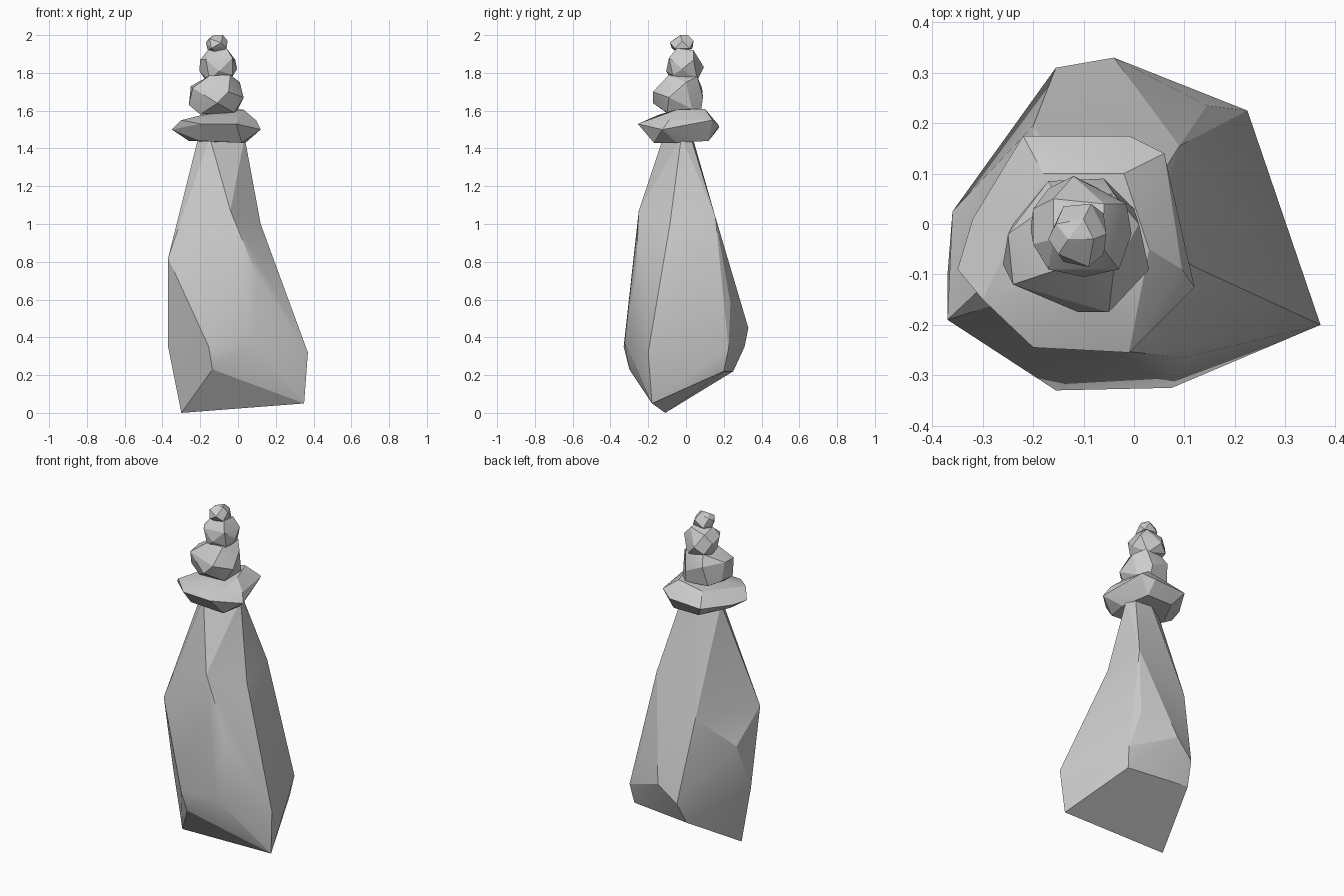
import bpy, bmesh, math
from mathutils import Vector


def add_hull(bm, points, waist=()):
    """Add a convex hull to bm; drop the cap that lies on the waist points."""
    tmp = bmesh.new()
    for p in points:
        tmp.verts.new(p)
    bmesh.ops.convex_hull(tmp, input=tmp.verts[:])
    loose = [v for v in tmp.verts if not v.link_faces]
    bmesh.ops.delete(tmp, geom=loose, context='VERTS')
    on_waist = {v for v in tmp.verts
                if any((v.co - p).length < 1e-4 for p in map(Vector, waist))}
    cap = [f for f in tmp.faces if all(v in on_waist for v in f.verts)]
    bmesh.ops.delete(tmp, geom=cap, context='FACES')
    me = bpy.data.meshes.new("part")
    tmp.to_mesh(me)
    tmp.free()
    bm.from_mesh(me)
    bpy.data.meshes.remove(me)


def make_stone(name, *hulls, waist=()):
    """Faceted rock made of one hull, or two hulls meeting at a waist."""
    bm = bmesh.new()
    for pts in hulls:
        add_hull(bm, list(pts) + list(waist), waist)
    bmesh.ops.remove_doubles(bm, verts=bm.verts[:], dist=1e-4)
    bmesh.ops.dissolve_limit(bm, angle_limit=math.radians(2),
                             verts=bm.verts[:], edges=bm.edges[:])
    bmesh.ops.recalc_face_normals(bm, faces=bm.faces[:])
    me = bpy.data.meshes.new(name)
    bm.to_mesh(me)
    bm.free()
    ob = bpy.data.objects.new(name, me)
    bpy.context.collection.objects.link(ob)
    bpy.ops.object.select_all(action='DESELECT')
    ob.select_set(True)
    bpy.context.view_layer.objects.active = ob
    bpy.ops.object.shade_smooth_by_angle(angle=math.radians(20))
    return ob


# Tall leaning base boulder: heavy foot and tapering neck
foot = [
    (-.30, -.11, 0), (.35, -.18, .05), (.21, .20, .22), (-.18, .25, .22),
    (.37, -.20, .32), (.335, -.17, .36), (.075, -.325, .37),
    (-.155, -.33, .35), (-.135, -.30, .23), (-.37, -.10, .35),
    (-.155, .31, .35), (-.04, .33, .45), (.225, .225, .34), (.145, .235, .58),
    (-.36, .025, .65), (.10, -.265, .73),
]
neck = [
    (-.21, -.04, 1.46), (-.15, -.12, 1.46), (.035, -.025, 1.46),
    (.01, .025, 1.46), (-.09, .035, 1.46),
]
waist = [
    (-.37, -.19, .82), (-.04, -.25, 1.07), (.12, -.085, 1.0),
    (.09, .155, 1.04), (-.20, .195, .84),
]
make_stone("pillar_rock", foot, neck, waist=waist)

# Wide flat stone
make_stone("flat_stone", [
    (-.35, -.09, 1.50), (-.32, .01, 1.50), (-.22, .175, 1.51),
    (-.01, .175, 1.52), (.06, .14, 1.55), (.12, -.125, 1.50),
    (-.01, -.255, 1.53), (-.20, -.245, 1.53), (-.30, -.15, 1.55),
    (-.26, -.06, 1.44), (-.20, -.17, 1.44), (.02, -.17, 1.43),
    (.04, -.05, 1.43), (.0, .12, 1.44), (-.17, .12, 1.44),
    (.095, -.09, 1.55), (-.20, -.09, 1.575), (-.08, -.14, 1.58),
    (.03, -.05, 1.605), (-.02, .10, 1.61), (-.18, .10, 1.58),
])

# Lower round stone
make_stone("lower_round_stone", [
    (-.26, -.08, 1.63), (-.25, -.02, 1.73), (-.24, -.12, 1.72),
    (-.11, -.175, 1.64), (-.05, -.175, 1.70), (.03, -.09, 1.67),
    (.0, .03, 1.61), (.01, .0, 1.75), (-.06, .09, 1.67), (-.17, .085, 1.72),
    (-.19, .06, 1.60), (-.20, -.09, 1.58), (-.02, -.10, 1.59),
    (-.15, -.09, 1.785), (-.04, -.09, 1.79), (-.04, .06, 1.78),
    (-.15, .05, 1.78), (-.05, .08, 1.60), (-.24, .0, 1.62),
])

# Upper round stone
make_stone("upper_round_stone", [
    (-.205, -.01, 1.81), (-.20, -.04, 1.87), (-.15, -.08, 1.76),
    (-.17, -.09, 1.87), (-.10, -.105, 1.81), (-.03, -.09, 1.88),
    (-.005, -.02, 1.82), (-.015, .04, 1.87), (-.05, .06, 1.76),
    (-.12, .095, 1.83), (-.17, .07, 1.79), (-.16, .05, 1.90),
    (-.05, -.04, 1.75), (-.16, -.03, 1.92), (-.06, -.05, 1.93),
    (-.06, .04, 1.92), (-.20, .03, 1.85), (-.03, -.07, 1.79),
    (-.17, .0, 1.76),
])

# Small cap stone
make_stone("cap_stone", [
    (-.17, -.03, 1.96), (-.155, .0, 1.98), (-.14, -.075, 1.93),
    (-.15, -.06, 1.98), (-.09, -.085, 1.96), (-.06, -.06, 1.93),
    (-.055, -.02, 1.97), (-.06, .02, 1.93), (-.085, .04, 1.97),
    (-.14, .035, 1.93), (-.13, -.03, 2.0), (-.08, -.03, 2.0),
    (-.10, .01, 2.0), (-.11, -.03, 1.90), (-.16, -.02, 1.92),
])
